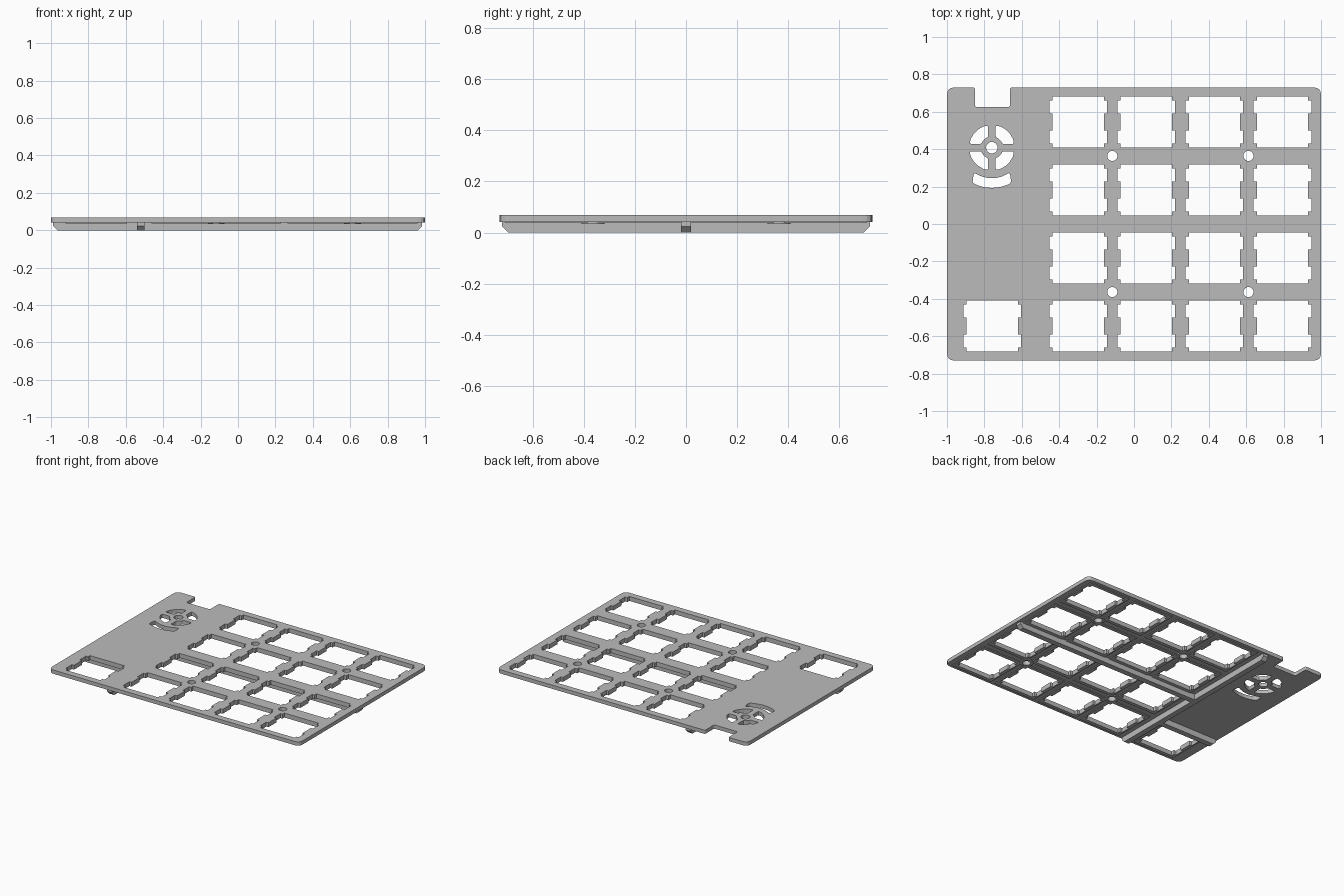
import bpy, bmesh
from math import sin, cos, pi, asin, radians
from mathutils import Vector

cube = bpy.data.objects.get("Cube")
if cube:
    bpy.data.objects.remove(cube, do_unlink=True)

grey = bpy.data.materials.new("plate grey")
grey.use_nodes = True
grey.diffuse_color = (0.5, 0.5, 0.5, 1)
grey.node_tree.nodes["Principled BSDF"].inputs["Base Color"].default_value = (0.5, 0.5, 0.5, 1)

TOP, UNDER, RIM = 0.069, 0.042, 0.037
PITCH = 0.364
COLS = [-0.298 + PITCH * i for i in range(4)]
ROWS = [-0.546 + PITCH * i for i in range(4)]
KEYS = [(x, y) for x in COLS for y in ROWS] + [(-0.758, ROWS[0])]
SCREWS = [(x, y) for x in (-0.116, 0.612) for y in (-0.364, 0.364)]


def rounded(pts, trim, steps=4):
    """Replace each corner by a short curve."""
    out = []
    pts = [Vector(p) for p in pts]
    for i, p in enumerate(pts):
        a, b = pts[i - 1] - p, pts[(i + 1) % len(pts)] - p
        if a.normalized().dot(b.normalized()) < -0.8:
            out.append(p)
            continue
        s = p + a.normalized() * min(trim, a.length * 0.48)
        e = p + b.normalized() * min(trim, b.length * 0.48)
        for k in range(steps + 1):
            t = k / steps
            out.append(s * (1 - t) ** 2 + p * 2 * t * (1 - t) + e * t * t)
    return out


def rect(x, y, hx, hy):
    return [(x - hx, y - hy), (x + hx, y - hy), (x + hx, y + hy), (x - hx, y + hy)]


def circle(x, y, r, n=24):
    return [(x + r * cos(2 * pi * i / n), y + r * sin(2 * pi * i / n)) for i in range(n)]


def sector(x, y, r0, r1, mid, half0, half1, n=6):
    """Ring segment centred on the angle mid."""
    arc = lambda r, h: [(x + r * cos(mid + h * (2 * i / n - 1)),
                         y + r * sin(mid + h * (2 * i / n - 1))) for i in range(n + 1)]
    return arc(r1, half1) + arc(r0, half0)[::-1]


def key_hole(x, y):
    """Square opening with two clip notches on each side."""
    side = [(0.137, -0.137), (0.137, -0.115), (0.154, -0.115), (0.154, -0.046), (0.137, -0.046)]
    side += [(u, -v) for u, v in side[::-1]]
    return [(x + u, y + v) for u, v in side] + [(x - u, y - v) for u, v in side]


def slab(name, loops, z0, z1):
    """Extruded flat profile; inner loops become openings."""
    cu = bpy.data.curves.new(name, 'CURVE')
    cu.dimensions, cu.fill_mode = '2D', 'BOTH'
    cu.extrude = (z1 - z0) / 2
    for loop in loops:
        sp = cu.splines.new('POLY')
        sp.points.add(len(loop) - 1)
        for q, p in zip(sp.points, loop):
            q.co = (p[0], p[1], 0, 1)
        sp.use_cyclic_u = True
    tmp = bpy.data.objects.new(name + "_profile", cu)
    bpy.context.collection.objects.link(tmp)
    dg = bpy.context.evaluated_depsgraph_get()
    me = bpy.data.meshes.new_from_object(tmp.evaluated_get(dg))
    bpy.data.objects.remove(tmp, do_unlink=True)
    me.name = name
    me.materials.clear()
    me.materials.append(grey)
    me.polygons.foreach_set("use_smooth", [False] * len(me.polygons))
    ob = bpy.data.objects.new(name, me)
    ob.location.z = (z0 + z1) / 2
    bpy.context.collection.objects.link(ob)


def rib(name, start, end, across, along_x):
    """Stiffening bar with chamfered lower ends."""
    bm = bmesh.new()
    cut = 0.024
    prof = [(start, UNDER), (start, cut), (start + cut, 0), (end - cut, 0), (end, cut), (end, UNDER)]
    place = lambda u, w, z: (u, across + w, z) if along_x else (across + w, u, z)
    face = bm.faces.new([bm.verts.new(place(u, -0.02, z)) for u, z in prof])
    new = bmesh.ops.extrude_face_region(bm, geom=[face])["geom"]
    shift = Vector((0, 0.04, 0)) if along_x else Vector((0.04, 0, 0))
    bmesh.ops.translate(bm, vec=shift, verts=[v for v in new if isinstance(v, bmesh.types.BMVert)])
    bmesh.ops.recalc_face_normals(bm, faces=bm.faces)
    me = bpy.data.meshes.new(name)
    bm.to_mesh(me)
    bm.free()
    me.materials.append(grey)
    bpy.context.collection.objects.link(bpy.data.objects.new(name, me))


# Outline with rounded corners and the connector notch in the back edge
outline = [(-1, -0.73), (1, -0.73), (1, 0.73), (-0.663, 0.73), (-0.663, 0.626),
           (-0.85, 0.626), (-0.85, 0.73), (-1, 0.73)]
sharp = rounded(outline, 0.012)
soft = rounded(outline, 0.04)
per = len(sharp) // len(outline)
border = []
for i in range(len(outline)):
    border += (sharp if 3 <= i <= 6 else soft)[i * per:(i + 1) * per]

# Vent openings: hub, four petals and a curved slot
VX, VY = -0.76, 0.408
gap = 0.02
vents = [circle(VX, VY, 0.031, 16)]
for q in range(4):
    r0, r1 = 0.06, 0.122
    petal = sector(VX, VY, r0, r1, pi / 4 + q * pi / 2,
                   pi / 4 - asin(gap / r0), pi / 4 - asin(gap / r1), 5)
    vents.append(rounded(petal, 0.014))
vents.append(rounded(sector(VX, VY, 0.163, 0.215, -pi / 2, radians(36), radians(29), 8), 0.015))

keys = [key_hole(x, y) for x, y in KEYS]
screws = [circle(x, y, 0.027) for x, y in SCREWS]

slab("switch_plate", [border] + keys + screws + vents, UNDER, TOP)

# Thin frames under each key opening, and rings under the screw holes
slab("key_rims", [rect(x, y, 0.165, 0.162) for x, y in KEYS] + keys, RIM, UNDER)
slab("screw_bosses", [circle(x, y, 0.045) for x, y in SCREWS] + screws, RIM - 0.003, UNDER)

# Stiffening ribs on the underside
rib("middle_rib", -0.54, 0.985, 0, True)
rib("long_side_rib", -0.72, 0.72, -0.52, False)
rib("short_side_rib", -0.99, -0.50, -0.364, True)
